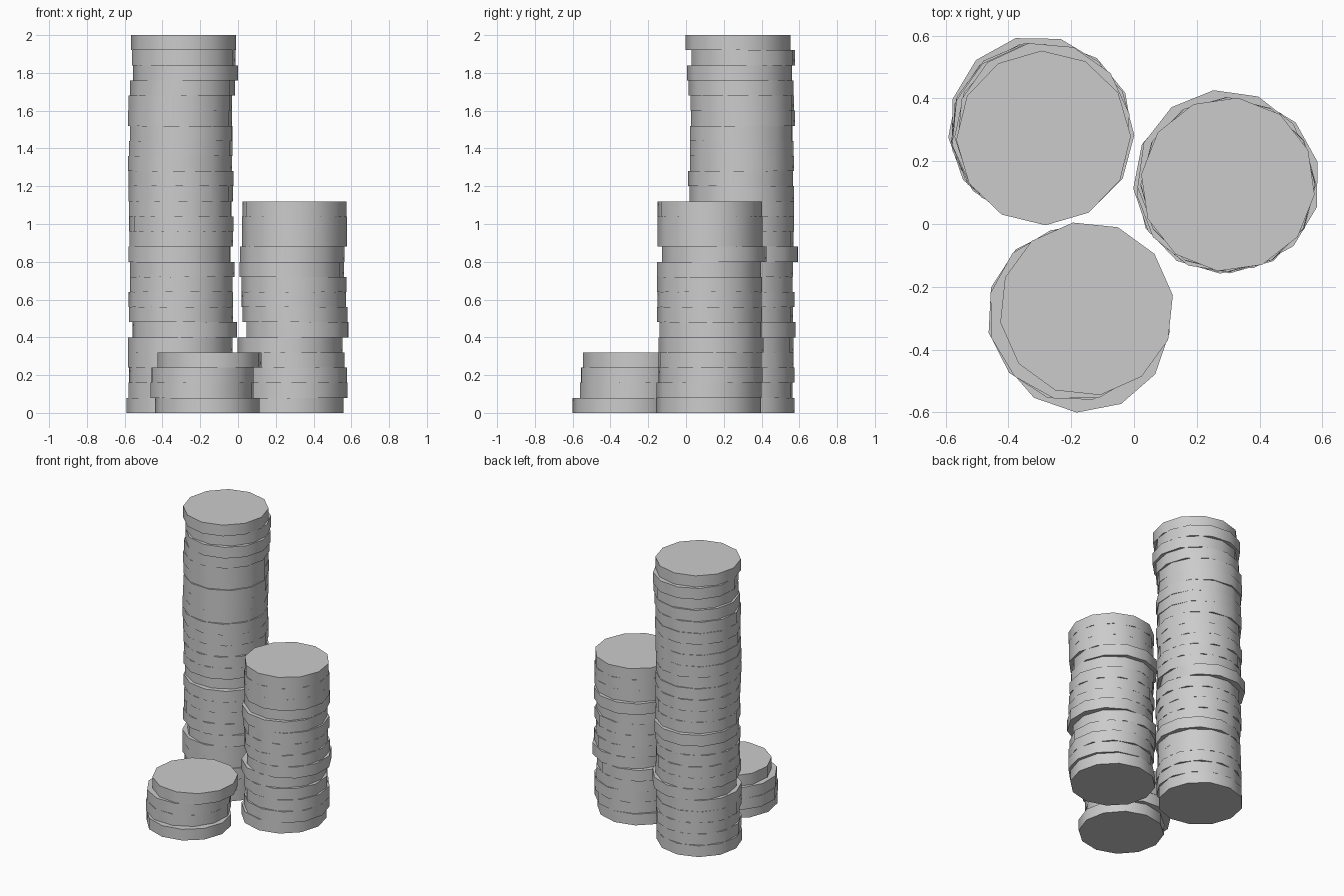
import bpy, bmesh, random
from math import radians
from mathutils import Matrix

if "Cube" in bpy.data.objects:
    bpy.data.objects.remove(bpy.data.objects["Cube"])

random.seed(4)
R, H, SIDES = 0.278, 0.08, 12


def coin_stack(name, base, count, offsets, turns):
    """Pile of low-sided coins; offsets = {level: (x, y)} for coins pushed out of line."""
    bm = bmesh.new()
    for i in range(count):
        x, y = offsets.get(i, (base[0] + random.uniform(-.004, .004),
                               base[1] + random.uniform(-.004, .004)))
        turn = turns.get(i, random.uniform(0, 30))
        m = Matrix.Translation((x, y, H * (i + 0.5))) @ Matrix.Rotation(radians(turn), 4, 'Z')
        bmesh.ops.create_cone(bm, cap_ends=True, segments=SIDES, radius1=R,
                              radius2=R, depth=H, matrix=m)
    # smooth rims, flat faces
    for f in bm.faces:
        f.smooth = abs(f.normal.z) < 0.5
    me = bpy.data.meshes.new(name)
    bm.to_mesh(me)
    bm.free()
    me.set_sharp_from_angle(angle=radians(40))
    ob = bpy.data.objects.new(name, me)
    bpy.context.collection.objects.link(ob)


# tall stack, back left
coin_stack("tall_coin_stack", (-.304, .295), 25, {
    0: (-.314, .296), 5: (-.281, .303), 9: (-.295, .290), 10: (-.310, .322),
    13: (-.306, .300), 15: (-.302, .288), 19: (-.306, .302),
    21: (-.294, .292), 22: (-.277, .283), 23: (-.288, .302), 24: (-.288, .274)},
    {0: 4, 10: 14, 22: 0})

# medium stack, right
coin_stack("medium_coin_stack", (.298, .127), 14, {
    0: (.281, .120), 1: (.301, .121), 2: (.302, .130), 3: (.291, .127),
    4: (.275, .132), 5: (.315, .130), 9: (.285, .122), 10: (.287, .150),
    11: (.299, .126), 12: (.299, .126), 13: (.299, .126)},
    {4: 4, 5: 14, 10: 7})

# short stack, front
coin_stack("short_coin_stack", (-.19, -.287), 4, {
    0: (-.163, -.323), 1: (-.191, -.288), 2: (-.187, -.286), 3: (-.151, -.270)},
    {0: 26, 1: 12, 2: 16, 3: 9})
